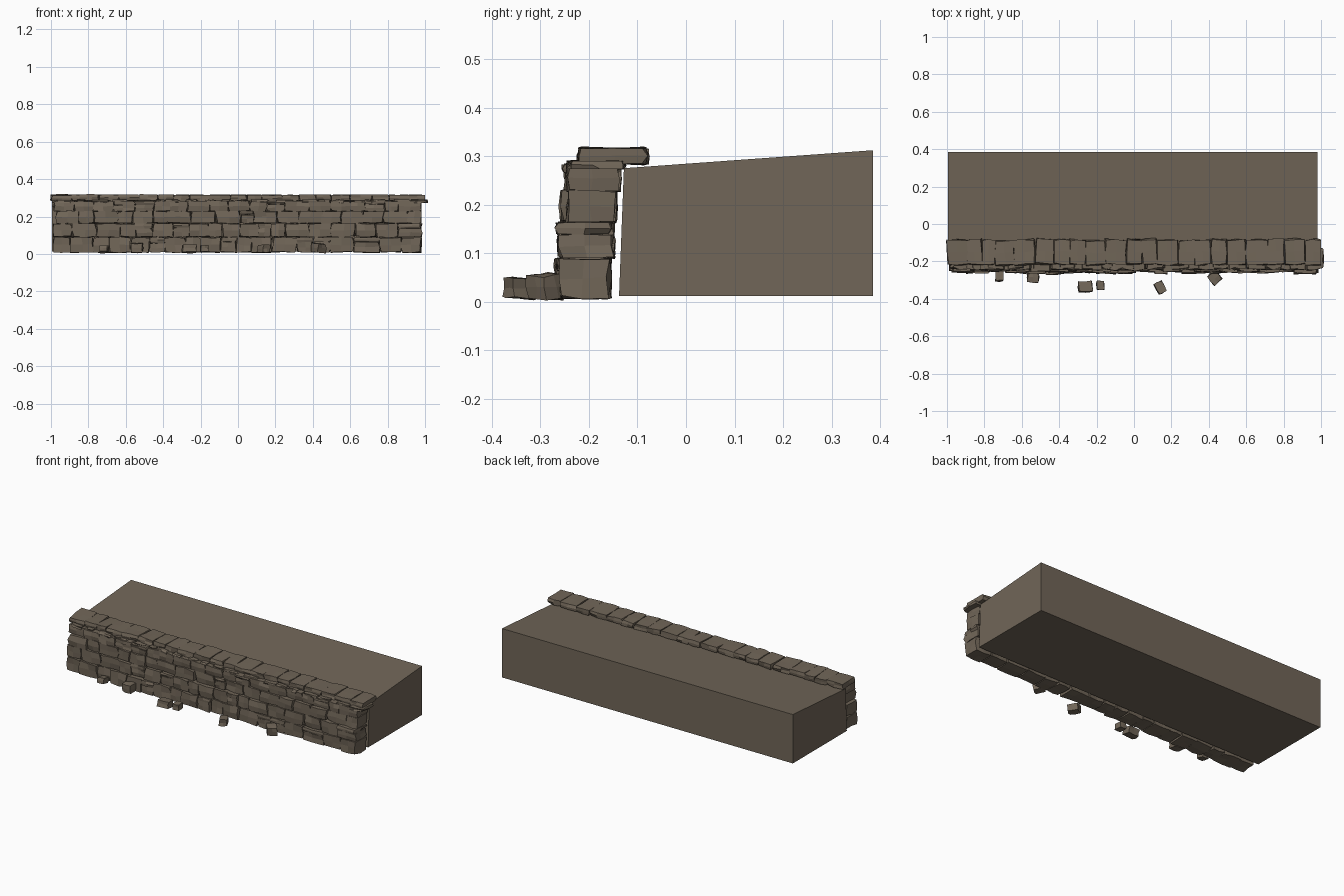
import bpy, bmesh, math, random
from mathutils import Matrix, Vector

if "Cube" in bpy.data.objects:
    bpy.data.objects.remove(bpy.data.objects["Cube"])

rng = random.Random(7)

stone_mat = bpy.data.materials.new("brown_stone")
stone_mat.diffuse_color = (0.165, 0.133, 0.098, 1)
stone_mat.use_nodes = True
stone_mat.node_tree.nodes["Principled BSDF"].inputs["Base Color"].default_value = stone_mat.diffuse_color


def finish(name, bm):
    bmesh.ops.recalc_face_normals(bm, faces=bm.faces)
    mesh = bpy.data.meshes.new(name)
    bm.to_mesh(mesh)
    bm.free()
    mesh.materials.append(stone_mat)
    ob = bpy.data.objects.new(name, mesh)
    bpy.context.collection.objects.link(ob)
    return ob


def add_stone(bm, centre, size, turn=0.0, tilt=0.0, rough=0.05):
    """Chiselled block: a cube with one cut per side, rounded a little and jittered."""
    part = bmesh.new()
    bmesh.ops.create_cube(part, size=1)
    bmesh.ops.subdivide_edges(part, edges=part.edges[:], cuts=1, use_grid_fill=True)
    shear = rng.uniform(-0.07, 0.07)
    for v in part.verts:
        on_edges = sum(abs(c) > 0.4 for c in v.co)
        v.co *= {1: 1.0, 2: 0.985, 3: 0.95}.get(on_edges, 1)
        v.co.x += shear * v.co.z
        v.co += Vector([rng.uniform(-rough, rough) for _ in range(3)])
    rot = Matrix.Rotation(turn, 4, 'Z') @ Matrix.Rotation(tilt, 4, 'X')
    part.transform(Matrix.Translation(centre) @ rot @ Matrix.Diagonal((*size, 1)))
    temp = bpy.data.meshes.new("temp")
    part.to_mesh(temp)
    part.free()
    bm.from_mesh(temp)
    bpy.data.meshes.remove(temp)


def widths(total, low, high):
    """Random stone widths that add up to the wall length."""
    out = []
    while sum(out) < total:
        out.append(rng.uniform(low, high))
    k = total / sum(out)
    return [w * k for w in out]


# Earth bank behind the wall, its top rising to the back
bm = bmesh.new()
profile = [(-0.138, 0.012), (0.385, 0.012), (0.385, 0.312), (-0.128, 0.275)]
left = [bm.verts.new((-0.995, y, z)) for y, z in profile]
right = [bm.verts.new((0.98, y, z)) for y, z in profile]
bm.faces.new(left)
bm.faces.new(right)
for i in range(4):
    j = (i + 1) % 4
    bm.faces.new((left[i], left[j], right[j], right[i]))
finish("earth_bank", bm)

# Wall courses: bottom, top, front, back, narrowest and widest stone
courses = [(0.008, 0.089, -0.266, -0.157, 0.08, 0.15),
           (0.091, 0.163, -0.264, -0.150, 0.07, 0.14),
           (0.164, 0.229, -0.257, -0.146, 0.07, 0.14),
           (0.228, 0.283, -0.251, -0.138, 0.07, 0.13)]
for n, (z0, z1, y0, y1, low, high) in enumerate(courses):
    bm = bmesh.new()
    x = -0.99 + rng.uniform(0, 0.02)
    for w in widths(0.98 - x, low, high):
        front = y0 + rng.uniform(0, 0.014)
        cx, cy, d, h = x + w / 2, (front + y1) / 2, y1 - front, z1 - z0
        turn = rng.uniform(-0.05, 0.05)
        if rng.random() < 0.22:
            # Some places hold a block with a thin slab on it
            s = rng.uniform(0.6, 0.72)
            add_stone(bm, (cx, cy, z0 + h * s / 2), (w, d, h * s), turn)
            add_stone(bm, (cx, cy - 0.004, z0 + h * (1 + s) / 2), (w, d, h * (1 - s)), -turn)
        else:
            add_stone(bm, (cx, cy, (z0 + z1) / 2), (w * 1.01, d, h), turn)
        x += w
    finish("wall_course_%d" % (n + 1), bm)

# Thin chips wedged below the capping
bm = bmesh.new()
x = -0.97
while x < 0.93:
    w = rng.uniform(0.04, 0.09)
    add_stone(bm, (x + w / 2, -0.185, 0.282), (w, 0.11, 0.016), 0, rng.uniform(-0.04, 0.04), 0.08)
    x += w + rng.uniform(0.0, 0.06)
finish("wedge_chips", bm)

# Capping stones overhanging the bank
bm = bmesh.new()
x = -1.0
for w in widths(2.0, 0.07, 0.12):
    add_stone(bm, (x + w / 2, -0.151 + rng.uniform(-0.004, 0.004), 0.3),
              (w * 1.0, 0.135, 0.033), rng.uniform(-0.05, 0.05), rng.uniform(-0.05, 0.05), 0.045)
    x += w
finish("capping_stones", bm)

# Loose stones at the foot: x, y, z, width, depth, height, turn
loose = [(-0.72, -0.277, 0.026, 0.042, 0.055, 0.036, 0.0),
         (-0.54, -0.286, 0.031, 0.062, 0.052, 0.050, -0.1),
         (-0.26, -0.335, 0.028, 0.076, 0.056, 0.042, 0.05),
         (-0.18, -0.328, 0.030, 0.042, 0.048, 0.034, 0.05),
         (0.14, -0.340, 0.028, 0.046, 0.062, 0.040, 0.5),
         (0.43, -0.286, 0.032, 0.058, 0.064, 0.050, 0.7)]
for n, (x, y, z, w, d, h, turn) in enumerate(loose):
    bm = bmesh.new()
    add_stone(bm, (x, y, z), (w, d, h), turn, rng.uniform(-0.2, 0.2), 0.06)
    finish("loose_stone_%d" % (n + 1), bm)
